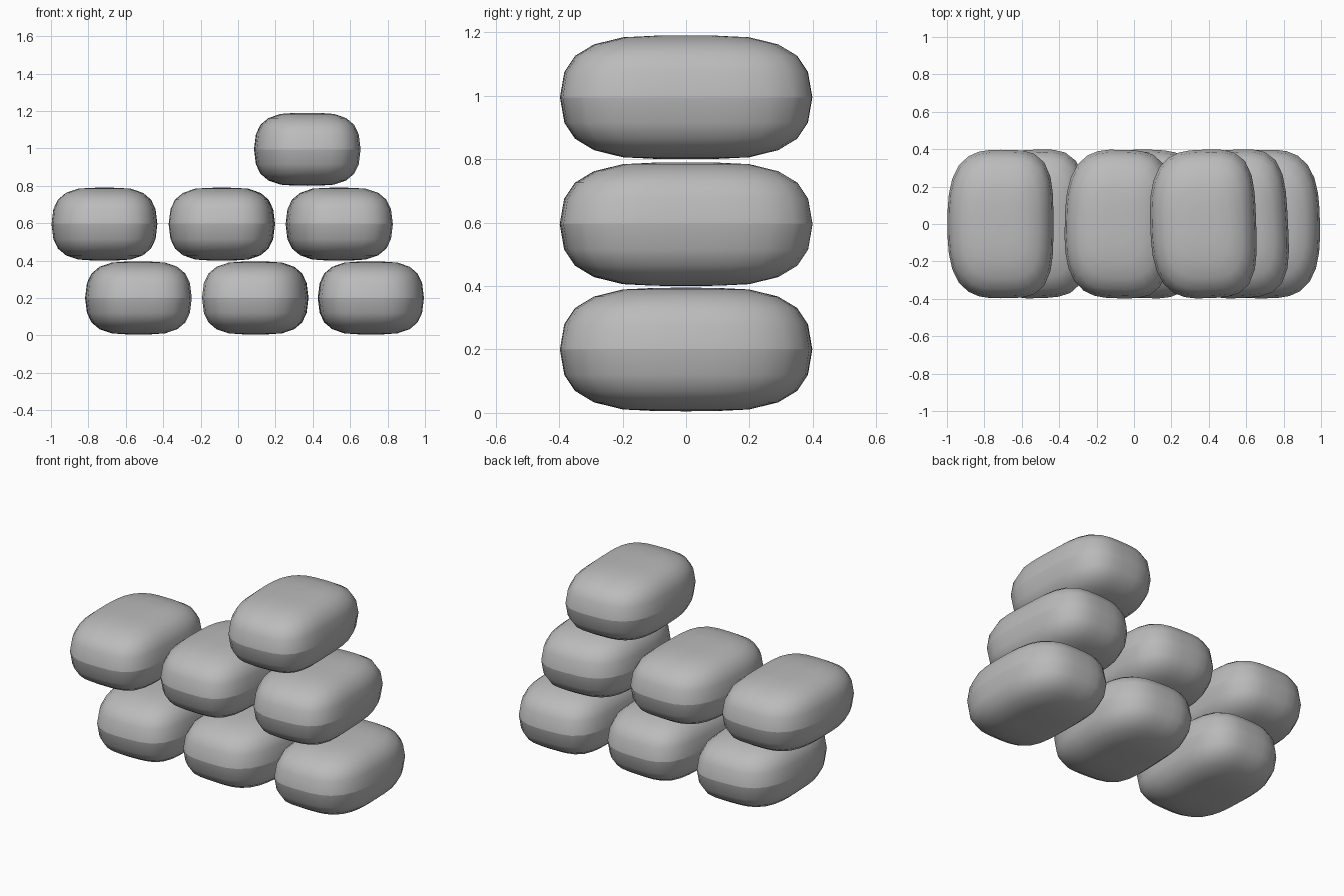
import bpy, bmesh, math

if "Cube" in bpy.data.objects:
    bpy.data.objects.remove(bpy.data.objects["Cube"])

grey = bpy.data.materials.new("warm grey cloth")
grey.diffuse_color = (0.5, 0.5, 0.5, 1)
grey.use_nodes = True
grey.node_tree.nodes["Principled BSDF"].inputs["Base Color"].default_value = grey.diffuse_color

HALF_X, HALF_Y, HALF_Z = 0.283, 0.397, 0.195
SIDES = 32
# scale of the plan outline and height as a fraction of the half thickness
PROFILE = [(1, 0), (0.965, 0.41), (0.88, 0.67), (0.73, 0.855), (0.5, 0.97), (0.25, 0.995)]


def outline(i):
    """Rounded rectangle plan, fuller on the left edge than on the right."""
    a = 2 * math.pi * i / SIDES
    c, s = math.cos(a), math.sin(a)
    n = 3.7 if c > 0 else 2.9
    r = (abs(c) ** n + abs(s) ** n) ** (-1 / n)
    return r * c * HALF_X, r * s * HALF_Y


def half_bag(bm, sign):
    """One pillow half; the open rim forms the seam."""
    rings = []
    for k, z in PROFILE:
        rings.append([bm.verts.new((k * x, k * y, sign * z * HALF_Z))
                      for x, y in map(outline, range(SIDES))])
    tip = bm.verts.new((0, 0, sign * HALF_Z))
    for i in range(SIDES):
        j = (i + 1) % SIDES
        for lo, hi in zip(rings, rings[1:]):
            f = [lo[i], lo[j], hi[j], hi[i]]
            bm.faces.new(f if sign > 0 else f[::-1])
        f = [rings[-1][i], rings[-1][j], tip]
        bm.faces.new(f if sign > 0 else f[::-1])


def sandbag(name, x, z, yaw):
    bm = bmesh.new()
    half_bag(bm, 1)
    half_bag(bm, -1)
    for f in bm.faces:
        f.smooth = True
    mesh = bpy.data.meshes.new(name)
    bm.to_mesh(mesh)
    bm.free()
    mesh.materials.append(grey)
    ob = bpy.data.objects.new(name, mesh)
    bpy.context.collection.objects.link(ob)
    ob.location = (x, 0, z)
    ob.rotation_euler.z = math.radians(yaw)


# stacked rows: name, centre height, (centre x, yaw) of each bag
ROWS = [
    ("bottom_bag", 0.2, [(-0.533, 2), (0.093, 178), (0.711, 181)]),
    ("middle_bag", 0.595, [(-0.714, 0), (-0.087, -1.5), (0.54, 3)]),
    ("top_bag", 0.995, [(0.37, 2)]),
]
for name, z, bags in ROWS:
    for n, (x, yaw) in enumerate(bags, 1):
        sandbag(f"{name}_{n}", x, z, yaw)
